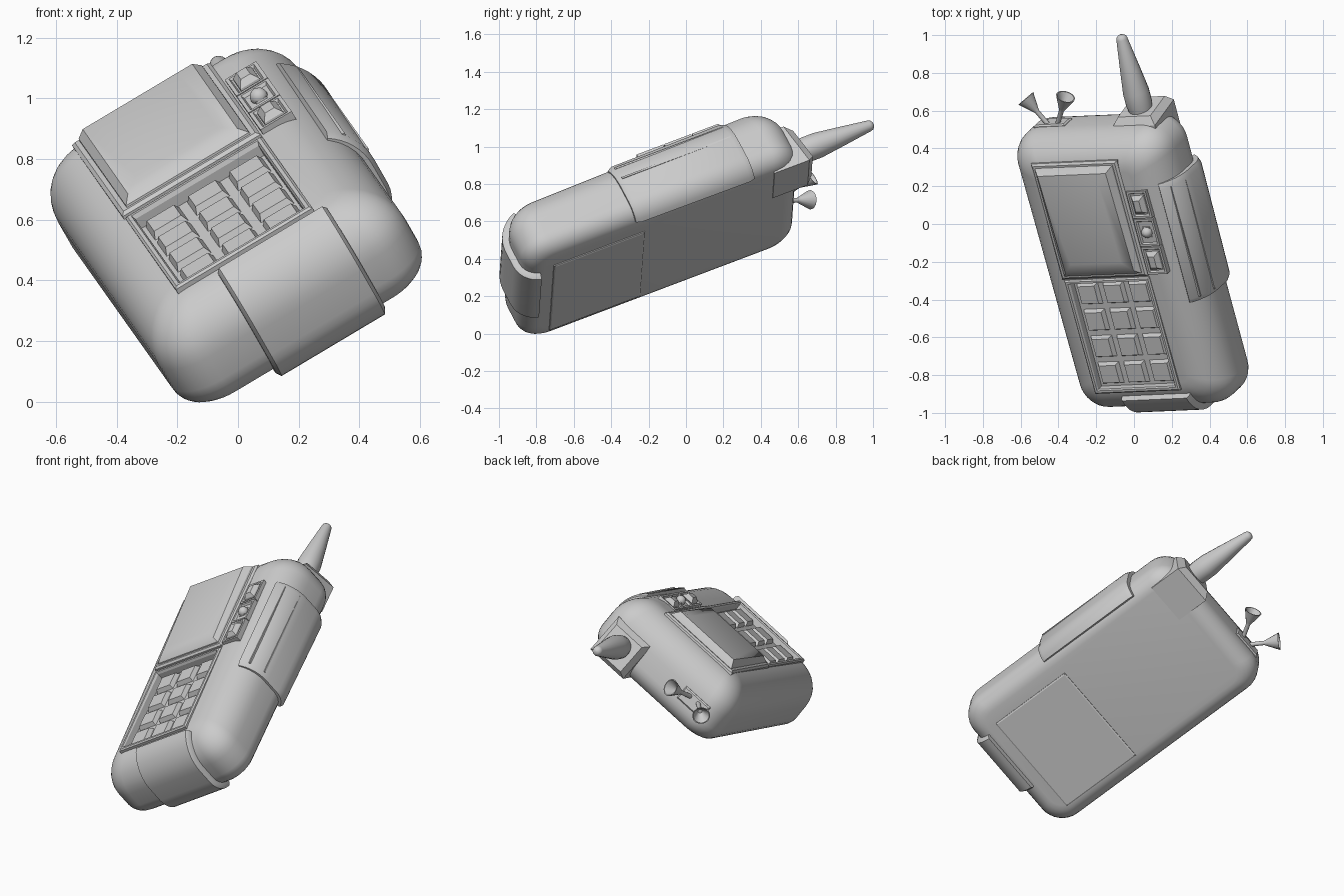
import bpy, bmesh, math
from mathutils import Matrix, Vector

if "Cube" in bpy.data.objects:
    bpy.data.objects.remove(bpy.data.objects["Cube"])

# Parts are modelled in the handset's own axes (u width, v length, w face normal), then tilted
TILT = (Matrix.Rotation(math.radians(15), 4, 'Z') @ Matrix.Rotation(math.radians(20), 4, 'X')
        @ Matrix.Rotation(math.radians(-33), 4, 'Y'))

def skin(name, loops, smooth=None, local=Matrix()):
    """Bridge a stack of equal loops and cap both ends."""
    bm = bmesh.new()
    rows = [[bm.verts.new(p) for p in loop] for loop in loops]
    n = len(rows[0])
    for a, b in zip(rows, rows[1:]):
        for i in range(n):
            j = (i + 1) % n
            bm.faces.new((a[i], a[j], b[j], b[i]))
    bm.faces.new(rows[0])
    bm.faces.new(rows[-1])
    bmesh.ops.recalc_face_normals(bm, faces=bm.faces)
    me = bpy.data.meshes.new(name)
    bm.to_mesh(me)
    bm.free()
    ob = bpy.data.objects.new(name, me)
    bpy.context.collection.objects.link(ob)
    ob.matrix_world = TILT @ local
    if smooth:
        shade(ob, smooth)
    return ob

def shade(ob, angle):
    bpy.ops.object.select_all(action='DESELECT')
    ob.select_set(True)
    bpy.context.view_layer.objects.active = ob
    bpy.ops.object.shade_smooth_by_angle(angle=math.radians(angle))

def rect(u0, u1, v0, v1, w, inset=0, slope=0):
    i = inset
    return [(u0+i, v0+i, w - slope), (u1-i, v0+i, w - slope), (u1-i, v1-i, w), (u0+i, v1-i, w)]

def block(name, u0, u1, v0, v1, w0, w1, inset=0):
    return skin(name, [rect(u0, u1, v0, v1, w0), rect(u0, u1, v0, v1, w1, inset)])

def round_rect(u0, u1, v0, v1, r, w, n=8):
    pts = []
    for k, (cu, cv) in enumerate([(u1-r, v1-r), (u0+r, v1-r), (u0+r, v0+r), (u1-r, v0+r)]):
        for i in range(n + 1):
            a = math.pi/2 * (k + i/n)
            pts.append((cu + r*math.cos(a), cv + r*math.sin(a), w))
    return pts

def arc(cx, cy, r, a0, a1, n):
    return [(cx + r*math.cos(math.radians(a0 + (a1-a0)*i/n)),
             cy + r*math.sin(math.radians(a0 + (a1-a0)*i/n))) for i in range(n + 1)]

def lathe(name, profile, local, n=20):
    return skin(name, [[(r*math.cos(2*math.pi*i/n), r*math.sin(2*math.pi*i/n), h)
                        for i in range(n)] for r, h in profile], 40, local)

# Body size and edge radii
U0, U1, V0, V1, WB, WF = -.192, .752, -.79, .832, .365, .75
RF, RB = .19, .1

# Body: rounded rectangles stacked along the edge rounding, a little thicker at the top end
prof = arc(RB, WB+RB, RB, 270, 180, 6) + arc(RF, WF-RF, RF, 180, 90, 9)
rings = [round_rect(U0+i, U1-i, V0+i, V1-i, max(.15-.6*i, .02), w) for i, w in prof]
rings = [[(u, v, w + .024*(v+.6)*(w-WB)/(WF-WB)) for u, v, w in ring] for ring in rings]
body = skin("body", rings)
cutter = block("keypad_cutter", .0, .485, -.62, .005, .69, .9)
mod = body.modifiers.new("recess", 'BOOLEAN')
mod.object, mod.solver = cutter, 'EXACT'
bpy.context.view_layer.update()
body.data = bpy.data.meshes.new_from_object(body.evaluated_get(bpy.context.evaluated_depsgraph_get()))
body.modifiers.clear()
bpy.data.objects.remove(cutter)
shade(body, 40)

# Keypad frame and tray
K = (-.02, .505, -.64, .025)
skin("keypad_frame", [rect(*K, .72), rect(*K, .768, 0, .008), rect(*K, .775, .008, .008),
                      rect(*K, .775, .02, .008), rect(*K, .76, .026), rect(*K, .70, .026)])
# Keys, 3 x 4, with tapered sides
for c in range(3):
    for r in range(4):
        u, v = .008 + c*.159, -.613 + r*.154
        block(f"key_{r}_{c}", u+.003, u+.154, v+.002, v+.15, .695, .745, .024)

# Display: frame with a bulging glass block
S = (-.025, .505, .035, .71)
skin("display_frame", [rect(*S, .70), rect(*S, .78, 0, .005), rect(*S, .79, .012, .005),
                       rect(*S, .79, .02, .005)])
G = (.0, .48, .055, .69)
skin("display_glass", [rect(*G, .77), rect(*G, .80, .004, .008), rect(*G, .834, .03, .02),
                       rect(*G, .844, .085, .014)], 30)

# Side control strip: three cells, two buttons and a ball
for i in range(3):
    v = .045 + i*.163
    C = (.512, .632, v, v+.157)
    skin(f"control_cell_{i}", [rect(*C, .70), rect(*C, .785), rect(*C, .785, .012),
                               rect(*C, .774, .018)])
    if i != 1:
        B = (.532, .612, v+.025, v+.132)
        skin(f"control_button_{i}", [rect(*B, .75), rect(*B, .785, .004), rect(*B, .807, .022)])
ball = [(.03*math.sin(math.pi*i/8) + 1e-4, -.03*math.cos(math.pi*i/8)) for i in range(9)]
lathe("control_ball", ball, Matrix.Translation((.572, .287, .78)), 16)
block("control_ball_seat", .545, .6, .25, .325, .75, .78, .008)

# Bottom bumper: wraps the lower end from front to back, edges eased
def wrap(t):
    return (arc(V0+RF, WF-RF, RF+t, 112, 180, 9)
            + arc(V0+RB, WB+RB, RB+t, 180, 258, 7))
skin("bottom_bumper", [[(u, v, w) for v, w in wrap(t) + wrap(-.02)[::-1]]
     for u, t in ((.125, .016), (.137, .034), (.533, .034), (.545, .016))], 35)

# Side grip: wraps the right edge, slightly proud of the body, fading out at its ends
def side(t):
    return (arc(U1-RF, WF-RF, RF+t, 54, 0, 8) + arc(U1-RB, WB+RB, RB+t, 0, -62, 6))
skin("side_grip", [[(u, v, w) for u, w in side(t) + side(-.02)[::-1]]
     for v, t in ((-.155, .015), (-.13, .03), (.51, .036), (.54, .025))], 35)
# Fine ribs along the grip
for k, a in enumerate((38, 12)):
    u, w = arc(U1-RF, WF-RF, RF+.032, a, a, 1)[0]
    block(f"grip_rib_{k}", u-.006, u+.004, -.13, .51, w-.006, w+.004)

# Battery door on the back
D = (-.095, .575, -.635, -.1)
skin("battery_door", [rect(*D, .38), rect(*D, .36), rect(*D, .356, .008)])

# Antenna with its mounting block (deeper towards the back)
ALONG = Matrix.Rotation(math.radians(-90), 4, 'X')
A = (.42, .68, -.605, -.36)
skin("antenna_mount", [rect(*A, .66), rect(*A, .865, 0, .04), rect(*A, .9, .03, .03)],
     None, ALONG)
rod_tip = [(.03*math.cos(math.radians(a)) + 1e-4, 1.285 + .025*math.sin(math.radians(a)))
           for a in (0, 30, 60, 90)]
lathe("antenna", [(.062, .86), (.07, .91), (.07, .98), (.055, 1.1)] + rod_tip,
      Matrix.Translation((.55, 0, .495)) @ ALONG)

# Pair of splayed sensor horns on a small plate
P = (-.08, .11, -.575, -.485)
skin("horn_plate", [rect(*P, .79), rect(*P, .834), rect(*P, .842, .008)], None, ALONG)
horn = [(.013, 0), (.013, .105), (.02, .12), (.052, .195), (.046, .195), (.012, .13)]
for k, s in enumerate((-1, 1)):
    d = Vector((s*.6, 1, 0)).to_track_quat('Z', 'Y').to_matrix().to_4x4()
    lathe(f"sensor_horn_{k}", horn, Matrix.Translation((.022 + s*.022, .82, .545)) @ d, 16)
